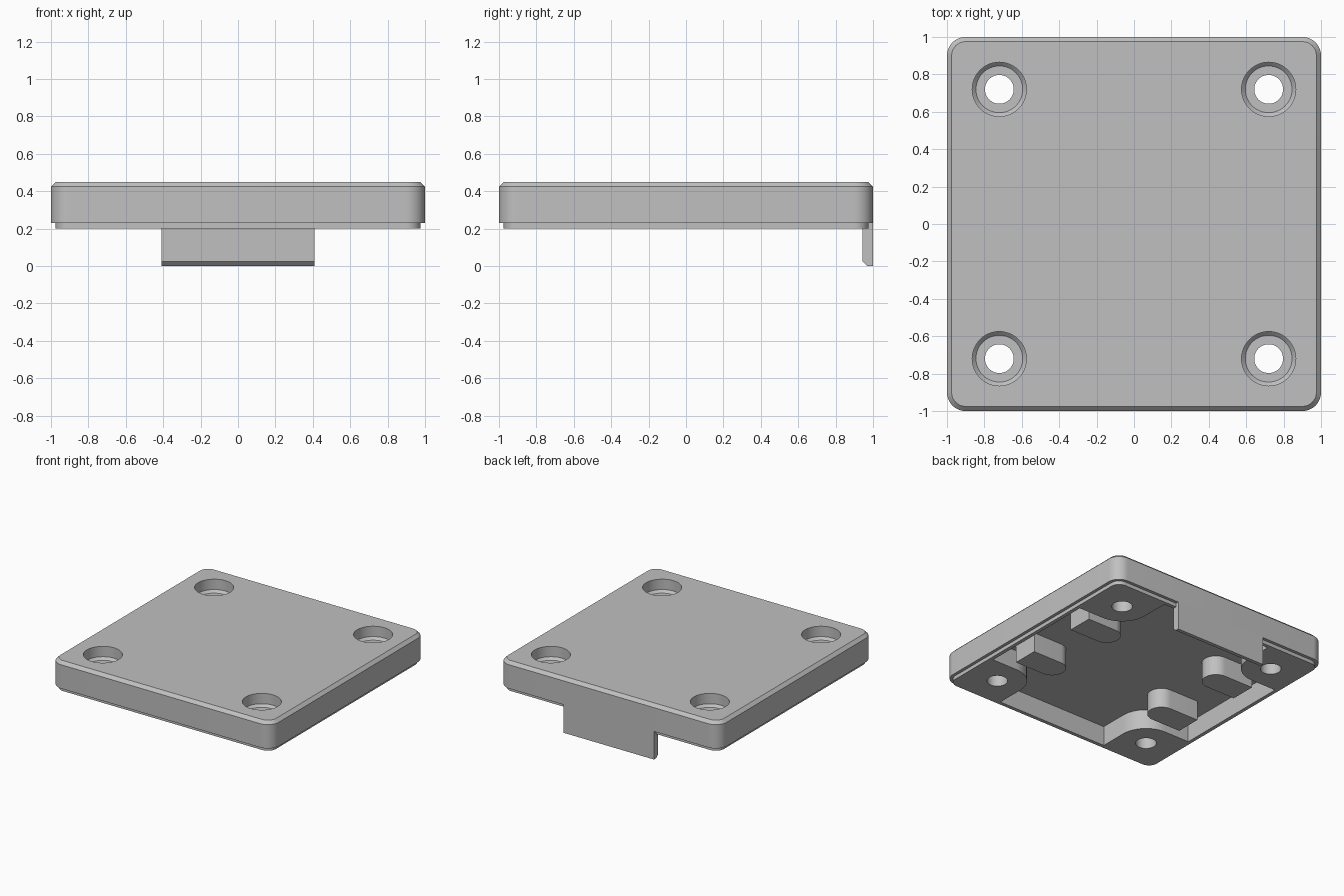
import bpy, bmesh, math
from mathutils import Vector

default = bpy.data.objects.get("Cube")
if default:
    bpy.data.objects.remove(default, do_unlink=True)

grey = bpy.data.materials.new("light_grey")
grey.use_nodes = True
GREY = (0.53, 0.53, 0.53, 1)
grey.diffuse_color = GREY
grey.node_tree.nodes["Principled BSDF"].inputs["Base Color"].default_value = GREY


def arc(cx, cy, r, start, end, steps=12):
    """Points on an arc, angles in degrees."""
    angles = [math.radians(start + (end - start) * i / steps) for i in range(steps + 1)]
    return [(cx + r * math.cos(a), cy + r * math.sin(a)) for a in angles]


def four_corners(corner):
    """Repeat a counter-clockwise corner outline by quarter turns."""
    points = []
    for _ in range(4):
        points += corner
        corner = [(-y, x) for x, y in corner]
    return points


def rounded_square(half, r):
    return four_corners(arc(half - r, half - r, r, 0, 90))


def loft(name, sections):
    """Solid through (outline, z) sections with equal point counts."""
    bm = bmesh.new()
    rings = [[bm.verts.new((x, y, z)) for x, y in pts] for pts, z in sections]
    for low, high in zip(rings, rings[1:]):
        for i in range(len(low)):
            j = (i + 1) % len(low)
            bm.faces.new((low[i], low[j], high[j], high[i]))
    bm.faces.new(rings[0][::-1])
    bm.faces.new(rings[-1])
    bmesh.ops.recalc_face_normals(bm, faces=bm.faces)
    mesh = bpy.data.meshes.new(name)
    bm.to_mesh(mesh)
    bm.free()
    mesh.materials.append(grey)
    obj = bpy.data.objects.new(name, mesh)
    bpy.context.collection.objects.link(obj)
    return obj


def activate(obj):
    bpy.ops.object.select_all(action='DESELECT')
    obj.select_set(True)
    bpy.context.view_layer.objects.active = obj


def cut(obj, cutter):
    cutter.hide_render = True
    mod = obj.modifiers.new("cut", 'BOOLEAN')
    mod.operation = 'DIFFERENCE'
    mod.solver = 'EXACT'
    mod.object = cutter
    activate(obj)
    bpy.ops.object.modifier_apply(modifier=mod.name)
    bpy.data.objects.remove(cutter, do_unlink=True)


BASE, CEILING, WALL = 0.20, 0.36, 0.945
HOLE = 0.72

# Lid with a stepped lower lip and a chamfered top rim
outer, inner = rounded_square(1.0, 0.1), rounded_square(0.975, 0.075)
lid = loft("lid", [(inner, BASE), (inner, 0.23), (outer, 0.23), (outer, 0.425), (inner, 0.45)])

# Hollow underside, leaving a rounded screw boss in each corner
boss = 0.22
corner = [(WALL, HOLE - boss)] + arc(HOLE, HOLE, boss, 270, 180) + [(HOLE - boss, WALL)]
pocket = four_corners(corner)
cut(lid, loft("pocket_cutter", [(pocket, 0.1), (pocket, CEILING)]))

# Counterbored screw holes
bore = [(0.077, 0.1), (0.077, 0.345), (0.125, 0.345), (0.145, 0.365), (0.145, 0.5)]
for sx in (-1, 1):
    for sy in (-1, 1):
        rings = [(arc(sx * HOLE, sy * HOLE, r, 0, 360, 48)[:-1], z) for r, z in bore]
        cut(lid, loft("hole_cutter", rings))

# Latch tab at the back, chamfered along its inner lower edge
tab_half = 0.41
tab = loft("back_tab", [
    ([(-tab_half, y), (tab_half, y), (tab_half, 1), (-tab_half, 1)], z)
    for y, z in ((0.97, 0), (WALL, 0.025), (WALL, 0.23))])

# Four locating ribs, each with its round end facing the middle
parts = [lid, tab]
for sx, side in ((-1, "right"), (1, "left")):
    for sy, end in ((-1, "front"), (1, "back")):
        y, r = sy * 0.315, 0.105
        outline = [(0.79, y - r), (0.79, y + r)] + arc(0.53, y, r, 90, 270, 20)
        outline = [(sx * px, py) for px, py in outline]
        parts.append(loft(f"{end}_{side}_rib", [(outline, BASE), (outline, CEILING + 0.01)]))

for part in parts:
    activate(part)
    bpy.ops.object.shade_smooth_by_angle(angle=math.radians(25))
